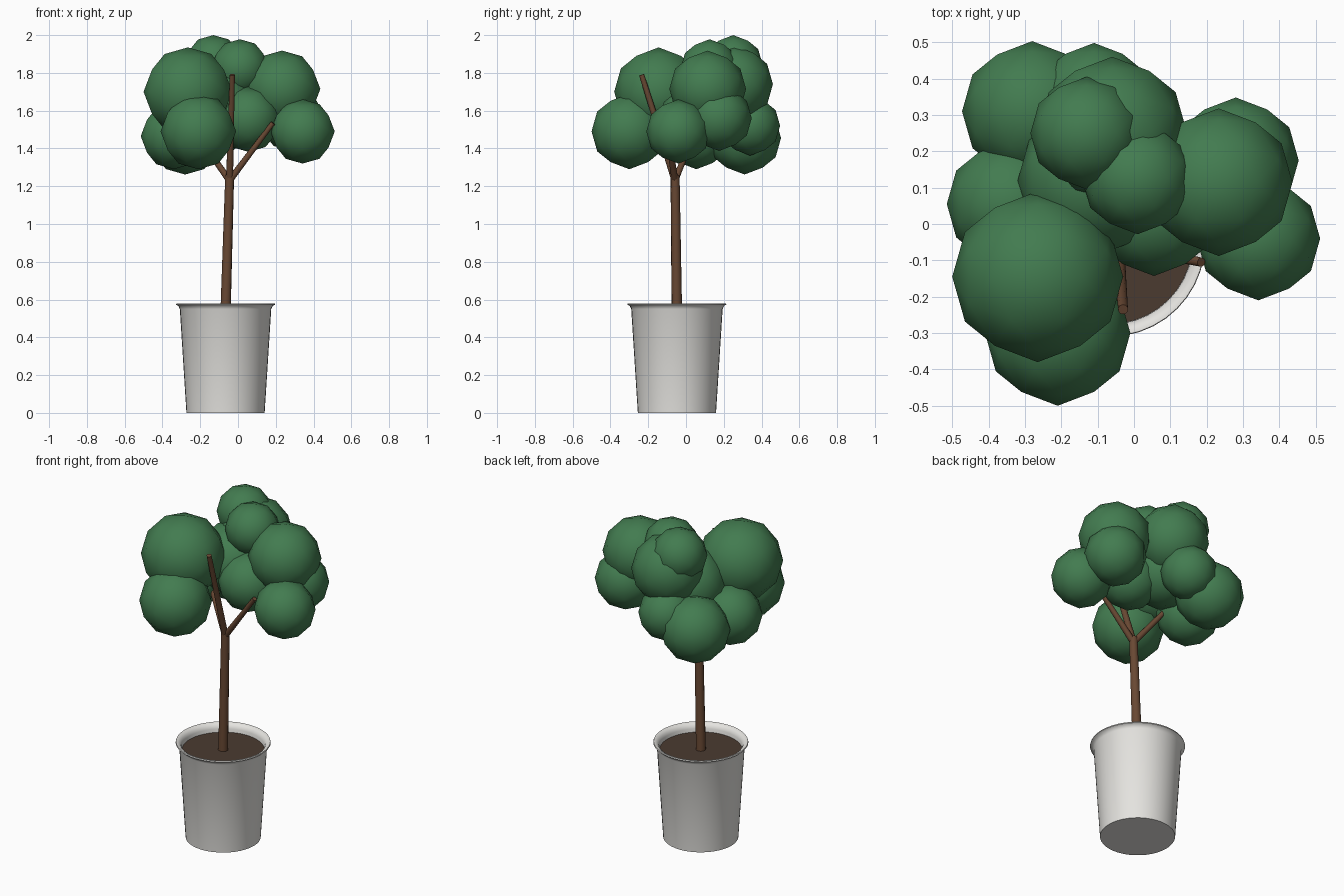
import bpy, bmesh, math
from mathutils import Vector, Matrix

cube = bpy.data.objects.get("Cube")
if cube:
    bpy.data.objects.remove(cube, do_unlink=True)


def material(name, colour):
    mat = bpy.data.materials.new(name)
    mat.use_nodes = True
    rgba = (*colour, 1)
    mat.diffuse_color = rgba
    bsdf = mat.node_tree.nodes["Principled BSDF"]
    bsdf.inputs["Base Color"].default_value = rgba
    bsdf.inputs["Roughness"].default_value = 0.8
    return mat


LEAF = material("leaf_green", (0.055, 0.2, 0.08))
BARK = material("bark_brown", (0.14, 0.065, 0.033))
SOIL = material("soil_brown", (0.07, 0.043, 0.03))
CERAMIC = material("pot_white", (0.78, 0.77, 0.74))


def add_object(name, bm, mat, location=(0, 0, 0), sharp_angle=None):
    bmesh.ops.recalc_face_normals(bm, faces=bm.faces)
    mesh = bpy.data.meshes.new(name)
    bm.to_mesh(mesh)
    bm.free()
    mesh.materials.append(mat)
    obj = bpy.data.objects.new(name, mesh)
    obj.location = location
    bpy.context.collection.objects.link(obj)
    bpy.ops.object.select_all(action='DESELECT')
    obj.select_set(True)
    bpy.context.view_layer.objects.active = obj
    if sharp_angle:
        bpy.ops.object.shade_smooth_by_angle(angle=math.radians(sharp_angle))
    else:
        bpy.ops.object.shade_smooth()
    return obj


def lathe(name, profile, mat, location, steps=40):
    bm = bmesh.new()
    verts = [bm.verts.new((r, 0, z)) for r, z in profile]
    edges = [bm.edges.new(pair) for pair in zip(verts, verts[1:])]
    bmesh.ops.spin(bm, geom=verts + edges, cent=(0, 0, 0), axis=(0, 0, 1),
                   angle=math.tau, steps=steps, use_merge=True)
    bmesh.ops.remove_doubles(bm, verts=bm.verts, dist=1e-5)
    return add_object(name, bm, mat, location, sharp_angle=40)


def limb(name, start, end, r_start, r_end, sides=10):
    start, end = Vector(start), Vector(end)
    axis = end - start
    bm = bmesh.new()
    turn = axis.to_track_quat('Z', 'Y').to_matrix().to_4x4()
    bmesh.ops.create_cone(bm, cap_ends=True, segments=sides, radius1=r_start,
                          radius2=r_end, depth=axis.length, matrix=turn)
    return add_object(name, bm, BARK, (start + end) / 2, sharp_angle=50)


def leaf_ball(name, x, y, z, radius):
    # Turned so that an edge, not a corner, sits on each main axis
    turn = Matrix.Rotation(-math.atan(2 / (1 + math.sqrt(5))), 4, 'Y')
    bm = bmesh.new()
    bmesh.ops.create_icosphere(bm, subdivisions=2, radius=radius, matrix=turn)
    return add_object(name, bm, LEAF, (x, y, z))


# Pot with flared lip, and soil inside
POT = (-0.066, -0.048, 0)
lathe("pot", [(0, 0), (0.207, 0), (0.242, 0.55), (0.25, 0.567), (0.262, 0.573),
              (0.26, 0.58), (0.25, 0.579), (0.235, 0.568), (0.228, 0.55),
              (0.224, 0.48)], CERAMIC, POT)
lathe("soil", [(0, 0.53), (0.2275, 0.53)], SOIL, POT)

# Trunk and branches
FORK = (-0.045, -0.058, 1.23)
limb("trunk", (-0.067, -0.048, 0.5), (-0.044, -0.058, 1.26), 0.028, 0.024)
limb("front_branch", FORK, (-0.03, -0.235, 1.79), 0.019, 0.014)
limb("left_branch", FORK, (0.185, -0.105, 1.535), 0.018, 0.013)
limb("right_branch", FORK, (-0.25, 0.06, 1.52), 0.018, 0.013)

# Foliage: x, y, z, radius
FOLIAGE = {
    "upper_right_front": (-0.265, -0.145, 1.70, 0.235),
    "lower_front": (-0.21, -0.30, 1.49, 0.20),
    "lower_right": (-0.34, 0.055, 1.465, 0.175),
    "lower_right_back": (-0.28, 0.31, 1.455, 0.193),
    "lower_left": (0.342, -0.04, 1.49, 0.17),
    "upper_left": (0.233, 0.115, 1.715, 0.203),
    "left_back": (0.28, 0.175, 1.56, 0.173),
    "lower_middle": (0.055, 0.03, 1.555, 0.173),
    "top_middle": (0.01, 0.125, 1.825, 0.153),
    "top_back": (-0.13, 0.25, 1.845, 0.155),
    "upper_back": (-0.06, 0.255, 1.74, 0.205),
    "lower_back": (-0.11, 0.34, 1.52, 0.158),
    "core": (-0.11, 0.12, 1.62, 0.21),
}
for part, values in FOLIAGE.items():
    leaf_ball("foliage_" + part, *values)
